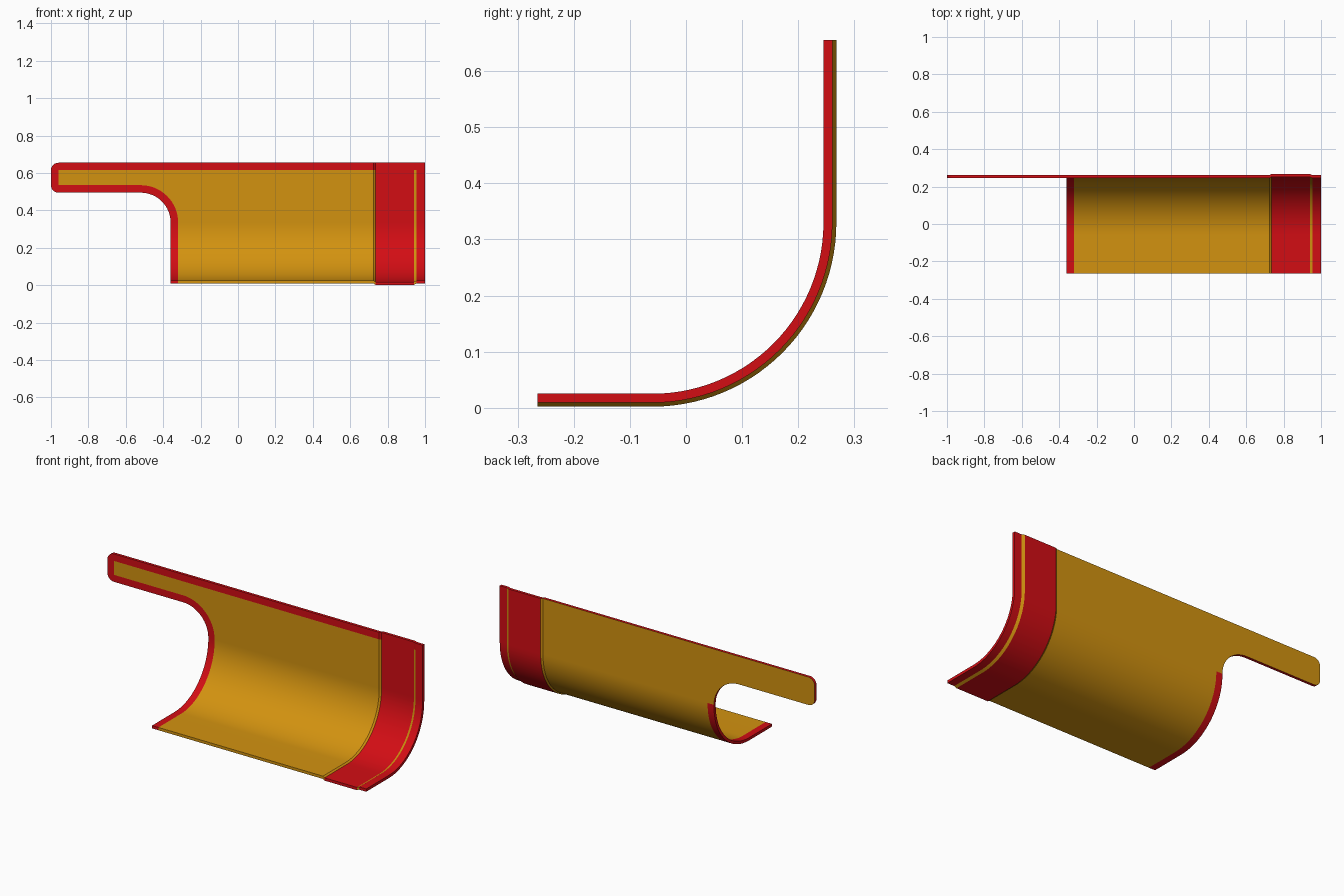
import bpy, bmesh, math

if "Cube" in bpy.data.objects:
    bpy.data.objects.remove(bpy.data.objects["Cube"])

# Profile: flat floor, quarter bend, upright wall (s runs along the profile, s = z on the wall)
YC, ZC, R_IN, T = -0.06, 0.33, 0.305, 0.016
R_MID = R_IN + T / 2
S_BEND = ZC - R_MID * math.pi / 2
S_MIN = S_BEND - 0.205
S_SEAM, S_TRIM, S_TOP = 0.335, 0.615, 0.655
STEP = 0.007                                   # outward step of the end band
COLS = [-0.36, -0.32, 0.725, 0.735, 0.94, 0.955, 1.0]


def position(x, s, side):
    r = R_IN + T * side + (STEP if 0.73 < x < 0.945 else 0)
    if s >= ZC:
        return x, YC + r, s
    if s >= S_BEND:
        a = (ZC - s) / R_MID
        return x, YC + r * math.cos(a), ZC - r * math.sin(a)
    return x, YC - (S_BEND - s), ZC - r


def arc(cx, cy, r, a0, a1, n):
    return [(cx + r * math.cos(math.radians(a0 + (a1 - a0) * i / n)),
             cy + r * math.sin(math.radians(a0 + (a1 - a0) * i / n))) for i in range(n + 1)]


# Sheet layout in (x, s): list of (points, red inside, red outside)
faces = []
N = 28
rows = [S_MIN] + [S_BEND + (ZC - S_BEND) * i / N for i in range(N + 1)] + [S_SEAM, S_TRIM, S_TOP]
for s0, s1 in zip(rows, rows[1:]):
    for i, (x0, x1) in enumerate(zip(COLS, COLS[1:])):
        if i < 2 and s0 >= S_SEAM - 1e-6:
            continue
        red = i in (0, 3, 5)
        faces.append(([(x0, s0), (x1, s0), (x1, s1), (x0, s1)], red or s0 >= S_TRIM, red))

# Wall plate with the long arm: outer contour, matching trim contour
outer = arc(-0.52, S_SEAM, 0.16, 0, 90, 16)
inner = arc(-0.52, S_SEAM, 0.20, 0, 90, 16)
outer += arc(-0.96, 0.535, 0.04, 270, 180, 6) + arc(-0.96, S_TRIM, 0.04, 180, 90, 6)
inner += [(-0.96, 0.535)] * 7 + [(-0.96, S_TRIM)] * 7
outer.append((0.725, S_TOP))
inner.append((0.725, S_TRIM))
for i in range(len(outer) - 1):
    faces.append(([outer[i], outer[i + 1], inner[i + 1], inner[i]], True, False))
faces.append((inner + [(0.725, S_SEAM)], False, False))

# Build both skins and close the rim
bm = bmesh.new()
cache, edges = {}, {}


def vert(p, side):
    key = (round(p[0], 5), round(p[1], 5), side)
    if key not in cache:
        cache[key] = bm.verts.new(position(p[0], p[1], side))
    return cache[key]


for pts, red_in, red_out in faces:
    for side, red in ((0, red_in), (1, red_out)):
        loop = list(dict.fromkeys(vert(p, side) for p in pts))
        f = bm.faces.new(loop if side else loop[::-1])
        f.material_index = int(red)
    clean = []
    for p in pts:
        key = (round(p[0], 5), round(p[1], 5))
        if key not in clean:
            clean.append(key)
    for a, b in zip(clean, clean[1:] + clean[:1]):
        edges.setdefault(frozenset((a, b)), []).append((a, b))
for uses in edges.values():
    if len(uses) == 1:
        a, b = uses[0]
        f = bm.faces.new([vert(a, 0), vert(b, 0), vert(b, 1), vert(a, 1)])
        floor_edge = max(a[1], b[1]) < S_MIN + 0.001
        mid = (a[0] + b[0]) / 2
        f.material_index = int(not floor_edge or mid < -0.32 and mid > -0.37 or 0.735 < mid < 0.94 or mid > 0.955)
bmesh.ops.recalc_face_normals(bm, faces=bm.faces[:])

mesh = bpy.data.meshes.new("curved_guard")
bm.to_mesh(mesh)
bm.free()
guard = bpy.data.objects.new("curved_guard", mesh)
bpy.context.collection.objects.link(guard)
for name, color in (("yellow_paint", (0.65, 0.29, 0.005, 1)), ("red_trim", (0.65, 0.004, 0.007, 1))):
    mat = bpy.data.materials.new(name)
    mat.diffuse_color = color
    mat.use_nodes = True
    mat.node_tree.nodes["Principled BSDF"].inputs["Base Color"].default_value = mat.diffuse_color
    mesh.materials.append(mat)

bpy.context.view_layer.objects.active = guard
guard.select_set(True)
bpy.ops.object.shade_smooth_by_angle(angle=math.radians(20))
